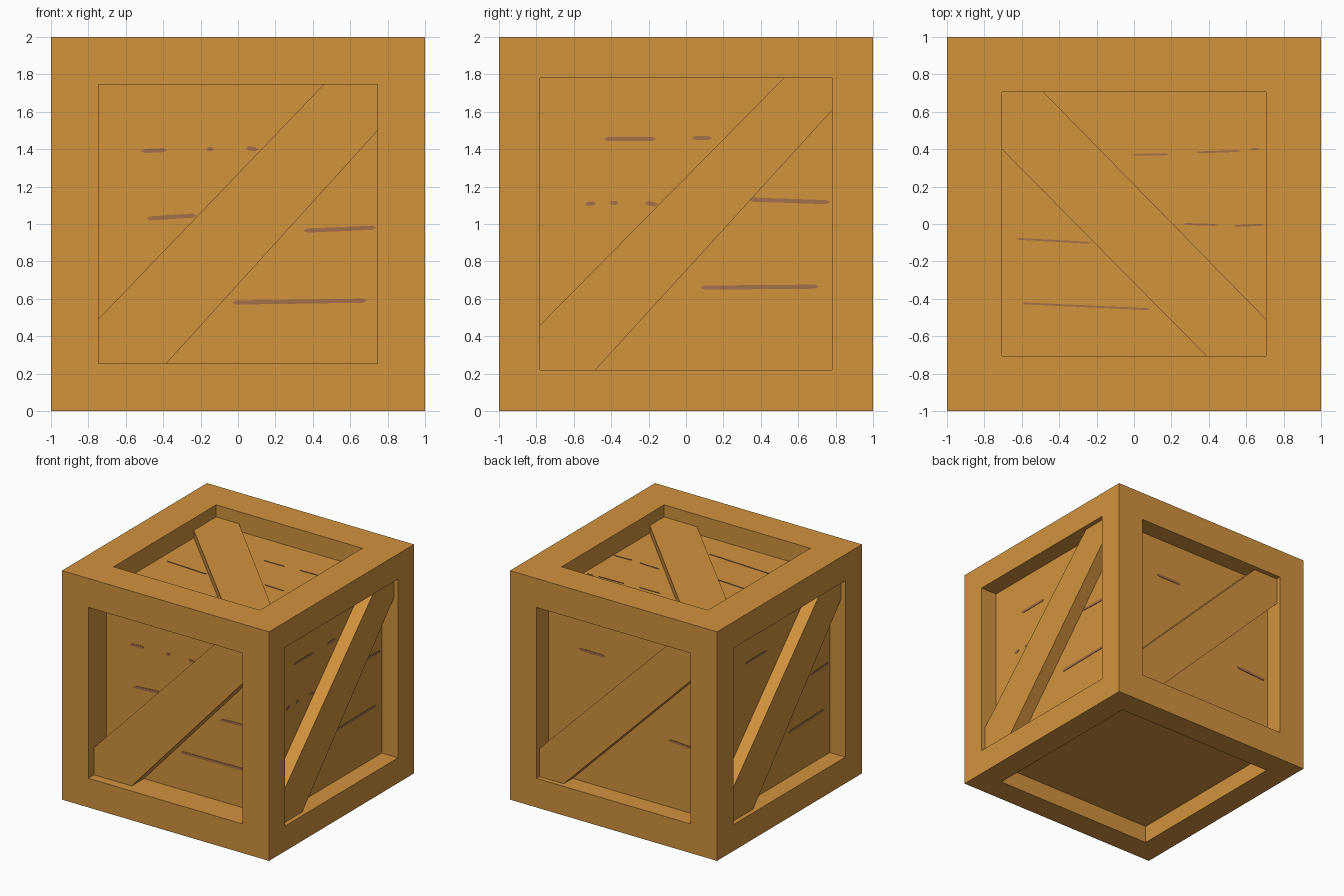
import bpy, bmesh
from mathutils import Vector

if "Cube" in bpy.data.objects:
    bpy.data.objects.remove(bpy.data.objects["Cube"])


def material(name, rgb):
    m = bpy.data.materials.new(name)
    m.diffuse_color = (*rgb, 1)
    m.use_nodes = True
    m.node_tree.nodes["Principled BSDF"].inputs["Base Color"].default_value = m.diffuse_color
    return m


WOOD = material("golden wood", (0.645, 0.292, 0.047))
MARK = material("dark scratch", (0.37, 0.16, 0.065))
X, Y, Z = Vector((1, 0, 0)), Vector((0, 1, 0)), Vector((0, 0, 1))
CENTRE = Vector((0, 0, 1))

# Side: (right dir, up dir, normal), opening half size, panel depth, brace depth,
# brace ends (left v, top u, right v, bottom u), scratches (u0, u1, v0, v1)
SIDES = {
    "front": ((X, Z, -Y), 0.746, 0.25, 0.08, (-0.508, 0.458, 0.499, -0.383),
              [(-.52, -.38, .39, .395), (-.17, -.13, .40, .40), (.04, .11, .405, .40),
               (-.49, -.22, .03, .045), (.35, .74, -.035, -.02), (-.03, .69, -.42, -.41)]),
    "right": ((Y, Z, -X * -1), 0.78, 0.157, 0.04, (-0.54, 0.522, 0.606, -0.484),
              [(-.44, -.16, .455, .455), (.03, .14, .46, .46), (-.54, -.48, .107, .11),
               (-.41, -.36, .113, .113), (-.22, -.15, .11, .105), (.34, .77, .13, .117),
               (.08, .71, -.34, -.335)]),
    "back": ((-X, Z, Y), 0.746, 0.165, 0.042, (-0.5, 0.505, 0.51, -0.51),
             [(.42, .72, -.165, -.18), (-.45, -.2, .40, .40)]),
    "left": ((-Y, Z, -X), 0.77, 0.15, 0.04, (-0.53, 0.49, 0.6, -0.443),
             [(.2, .7, -.38, -.365), (.5, .76, .01, .02), (-.4, -.1, .45, .45)]),
    "top": ((X, Y, Z), 0.707, 0.17, 0.105, None,
            [(-.01, .19, .37, .372), (.33, .57, .383, .39), (.62, .67, .40, .40),
             (.26, .45, 0, -.005), (.53, .70, -.01, -.005), (-.63, -.23, -.08, -.10),
             (-.6, .09, -.425, -.455)]),
    "bottom": ((X, -Y, -Z), 0.782, 0.153, 0, None, []),
}


def place(axes, u, v, depth):
    return CENTRE + axes[0] * u + axes[1] * v + axes[2] * (1 - depth)


def square(h):
    return [(-h, -h), (h, -h), (h, h), (-h, h)]


def finish(bm, name, mat):
    bmesh.ops.remove_doubles(bm, verts=bm.verts, dist=1e-5)
    bmesh.ops.recalc_face_normals(bm, faces=bm.faces)
    me = bpy.data.meshes.new(name)
    bm.to_mesh(me)
    bm.free()
    me.materials.append(mat)
    bpy.context.collection.objects.link(bpy.data.objects.new(name, me))


def prism(bm, axes, outline, near, far):
    rings = [[bm.verts.new(place(axes, u, v, d)) for u, v in outline] for d in (near, far)]
    bm.faces.new(rings[0])
    bm.faces.new(rings[1][::-1])
    n = len(outline)
    for i in range(n):
        j = (i + 1) % n
        bm.faces.new((rings[0][i], rings[1][i], rings[1][j], rings[0][j]))


# Crate body: framed openings with recessed panels on all six sides
body = bmesh.new()
for axes, half, depth, _, _, _ in SIDES.values():
    rings = [[body.verts.new(place(axes, u, v, d)) for u, v in square(h)]
             for h, d in ((1, 0), (half, 0), (half, depth))]
    for a, b in zip(rings, rings[1:]):
        for i in range(4):
            j = (i + 1) % 4
            body.faces.new((a[i], a[j], b[j], b[i]))
    body.faces.new(rings[2])
finish(body, "crate_body", WOOD)

for side, (axes, h, depth, top, ends, marks) in SIDES.items():
    # Diagonal brace running corner to corner
    outline = None
    if ends:
        lv, tu, rv, bu = ends
        outline = [(-h, -h), (bu, -h), (h, rv), (h, h), (tu, h), (-h, lv)]
    elif side == "top":
        outline = [(h, -h), (h, -0.51), (-0.485, h), (-h, h), (-h, 0.40), (0.388, -h)]
    if outline:
        bm = bmesh.new()
        prism(bm, axes, outline, top, depth + 0.01)
        finish(bm, side + "_brace", WOOD)

    # Thin tapered scratches on the panel
    if marks:
        bm = bmesh.new()
        for u0, u1, v0, v1 in marks:
            w = 0.005 if side == "top" else 0.011
            t = min(0.02, (u1 - u0) / 4)
            um, vm = (u0 + u1) / 2, (v0 + v1) / 2
            prism(bm, axes, [(u0, v0), (u0 + t, v0 - w), (um, vm - w), (u1 - t, v1 - w),
                             (u1, v1), (u1 - t, v1 + w), (um, vm + w), (u0 + t, v0 + w)],
                  depth - 0.004, depth + 0.003)
        finish(bm, side + "_scratches", MARK)
